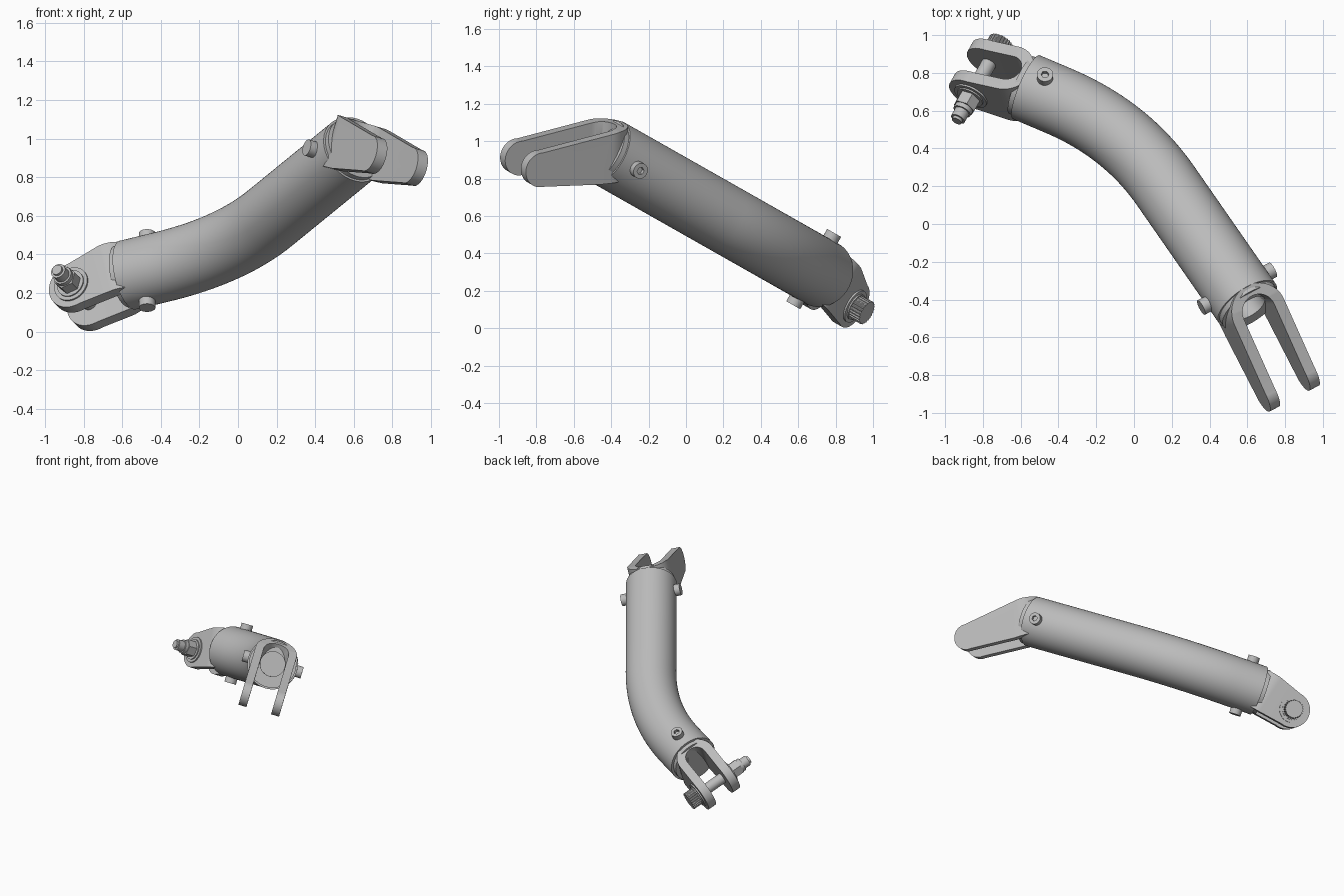
import bpy, bmesh
from math import sin, cos, pi, radians
from mathutils import Vector, Matrix

cube = bpy.data.objects.get("Cube")
if cube:
    bpy.data.objects.remove(cube, do_unlink=True)

steel = bpy.data.materials.new("grey steel")
steel.use_nodes = True
steel.diffuse_color = (0.5, 0.5, 0.5, 1)
steel.node_tree.nodes["Principled BSDF"].inputs["Base Color"].default_value = (0.5, 0.5, 0.5, 1)

# Bend plane: x and u run along it, n is its normal
U = Vector((0, 0.87, -0.493)).normalized()
N = Vector((0, 0.493, 0.87)).normalized()


def in_plane(x, u):
    return Vector((x, 0, 0)) + U * u + N * 0.612


START, CORNER, END = in_plane(-0.57, 0.486), in_plane(-0.04, 0.228), in_plane(0.60, -0.83)
DIR0 = (CORNER - START).normalized()
DIR1 = (END - CORNER).normalized()


def frame(origin, y, z):
    """Matrix with the given y and z directions at an origin."""
    x = y.cross(z).normalized()
    return Matrix((x, y, z)).transposed().to_4x4() if origin is None else \
        Matrix.Translation(origin) @ Matrix((x, y, z)).transposed().to_4x4()


# Turns a prism so it extrudes along x (outline in y, z) or along y (outline in z, x)
ALONG_X = Matrix(((0, 0, 1, 0), (1, 0, 0, 0), (0, 1, 0, 0), (0, 0, 0, 1)))
ALONG_Y = ALONG_X @ ALONG_X


def finish(name, bm):
    bmesh.ops.recalc_face_normals(bm, faces=bm.faces)
    mesh = bpy.data.meshes.new(name)
    bm.to_mesh(mesh)
    bm.free()
    mesh.materials.append(steel)
    ob = bpy.data.objects.new(name, mesh)
    bpy.context.collection.objects.link(ob)
    return ob


def prism(name, outline, low, high, matrix):
    bm = bmesh.new()
    face = bm.faces.new([bm.verts.new((a, b, low)) for a, b in outline])
    new = bmesh.ops.extrude_face_region(bm, geom=[face])["geom"]
    bmesh.ops.translate(bm, vec=(0, 0, high - low), verts=[v for v in new if isinstance(v, bmesh.types.BMVert)])
    bm.transform(matrix)
    return finish(name, bm)


def arc(r, a0, a1, count, cx=0, cy=0):
    steps = [radians(a0 + (a1 - a0) * i / count) for i in range(count + 1)]
    return [(cx + r * cos(a), cy + r * sin(a)) for a in steps]


def disc(name, r, low, high, matrix, sides=40):
    return prism(name, arc(r, 0, 360, sides)[:-1], low, high, matrix)


def carve(target, cutter, operation="DIFFERENCE"):
    mod = target.modifiers.new("carve", "BOOLEAN")
    mod.operation, mod.object, mod.solver = operation, cutter, "EXACT"
    bpy.context.view_layer.update()
    graph = bpy.context.evaluated_depsgraph_get()
    mesh = bpy.data.meshes.new_from_object(target.evaluated_get(graph))
    target.modifiers.clear()
    target.data = mesh
    bpy.data.objects.remove(cutter, do_unlink=True)


# Bent tube: two straight runs joined by a smooth bend
def make_tube(radius=0.183, sides=64, bend=0.4, steps=20):
    a, b = CORNER - DIR0 * bend, CORNER + DIR1 * bend
    path = [(START, DIR0)]
    for i in range(steps + 1):
        t = i / steps
        point = a * (1 - t) ** 2 + CORNER * 2 * t * (1 - t) + b * t * t
        path.append((point, DIR0.lerp(DIR1, t).normalized()))
    path.append((END, DIR1))
    bm = bmesh.new()
    rings = []
    for point, d in path:
        side = d.cross(N)
        rings.append([bm.verts.new(point + (N * cos(k) + side * sin(k)) * radius)
                      for k in (2 * pi * i / sides for i in range(sides))])
    for r0, r1 in zip(rings, rings[1:]):
        for i in range(sides):
            j = (i + 1) % sides
            bm.faces.new((r0[i], r0[j], r1[j], r1[i]))
    bm.faces.new(rings[0])
    bm.faces.new(rings[-1])
    return finish("bent_tube", bm)


# Clevis: U-shaped block trimmed to a side profile with a round tip
def make_clevis(name, matrix, outer, inner, base, tip, top, bottom):
    shape = [(outer, 0.2)] + arc(outer, 0, -180, 32, 0, base) + [(-outer, 0.2), (-inner, 0.2)]
    shape += arc(inner, 180, 360, 32, 0, base) + [(inner, 0.2)]
    ob = prism(name, shape, -0.3, 0.3, matrix)
    profile = arc(tip, -95, 95, 32) + top + bottom
    carve(ob, prism("trim", profile, -0.4, 0.4, matrix @ ALONG_X), "INTERSECT")
    return ob


def tilted(origin, out, degrees, length):
    """Frame at a clevis eye, tipped away from the bend plane normal."""
    a = radians(degrees)
    f = out * cos(a) - N * sin(a)
    return frame(origin + f * length, f, N * cos(a) + out * sin(a))


tube = make_tube()
start_frame, end_frame = frame(START, -DIR0, N), frame(END, DIR1, N)

# Upper end: open collar and long fork with pockets and eye holes
upper = tilted(END, DIR1, 33, 0.47)
fork = make_clevis("upper_fork", upper, 0.153, 0.093, -0.42, 0.095,
                   [(-0.47, 0.15), (-0.6, 0.15)], [(-0.6, -0.13), (-0.35, -0.125)])
carve(fork, disc("eye_cut", 0.045, -0.3, 0.3, upper @ ALONG_X))
pocket = [(-0.11, 0.04), (-0.40, 0.07), (-0.33, -0.078), (-0.11, -0.065)]
for low, high in ((0.13, 0.2), (-0.2, -0.13)):
    carve(fork, prism("pocket_cut", pocket, low, high, upper @ ALONG_X))
collar = disc("upper_collar", 0.172, -0.02, 0.03, end_frame @ ALONG_Y, 56)
for part, depth in ((fork, -0.15), (collar, -0.15), (tube, -0.12)):
    carve(part, disc("bore_cut", 0.09, depth, 0.15, end_frame @ ALONG_Y))

# Lower end: collar and short fork
lower = tilted(START, -DIR0, 14, 0.265)
disc("lower_collar", 0.165, -0.02, 0.03, start_frame @ ALONG_Y, 56)
make_clevis("lower_fork", lower, 0.14, 0.075, -0.19, 0.13,
            [(-0.2, 0.15), (-0.34, 0.15)], [(-0.34, -0.15), (-0.2, -0.145)])

# Pivot bolt through the lower fork, with washers, knurled head and nut
across = lower @ ALONG_X
for side, label in ((1, "head"), (-1, "nut")):
    for r, a, b in ((0.095, 0.135, 0.15), (0.075, 0.15, 0.158)):
        low, high = sorted((side * a, side * b))
        disc(f"{label}_side_washer", r, low, high, across)
disc("bolt_shaft", 0.04, -0.30, 0.16, across)
disc("bolt_tip", 0.028, -0.315, -0.29, across)
disc("nut", 0.062, -0.225, -0.155, across, 6)
disc("nut_collar", 0.05, -0.25, -0.225, across)
knurl = [(r * cos(a), r * sin(a)) for r, a in
         (((0.068, 0.062)[i % 4 // 2], 2 * pi * i / 96) for i in range(96))]
head = prism("bolt_head", knurl, 0.155, 0.225, across)
carve(head, disc("socket_cut", 0.03, 0.19, 0.3, across, 6))

# Set screws with hex sockets, in pairs near each tube end
for label, origin, d, axis in (("lower", START + DIR0 * 0.11, DIR0, N),
                               ("upper", END - DIR1 * 0.105, DIR1, DIR1.cross(N))):
    for side in (1, -1):
        m = frame(origin, d, axis * side)
        screw = disc(f"{label}_set_screw", 0.043, 0.15, 0.222, m, 32)
        carve(screw, disc("socket_cut", 0.021, 0.2, 0.3, m, 6))

# Smooth round surfaces, keep edges sharp
bpy.ops.object.select_all(action="DESELECT")
for ob in bpy.context.collection.objects:
    if ob.type == "MESH" and steel.name in ob.data.materials:
        ob.select_set(True)
        bpy.context.view_layer.objects.active = ob
bpy.ops.object.shade_smooth_by_angle(angle=radians(30))
